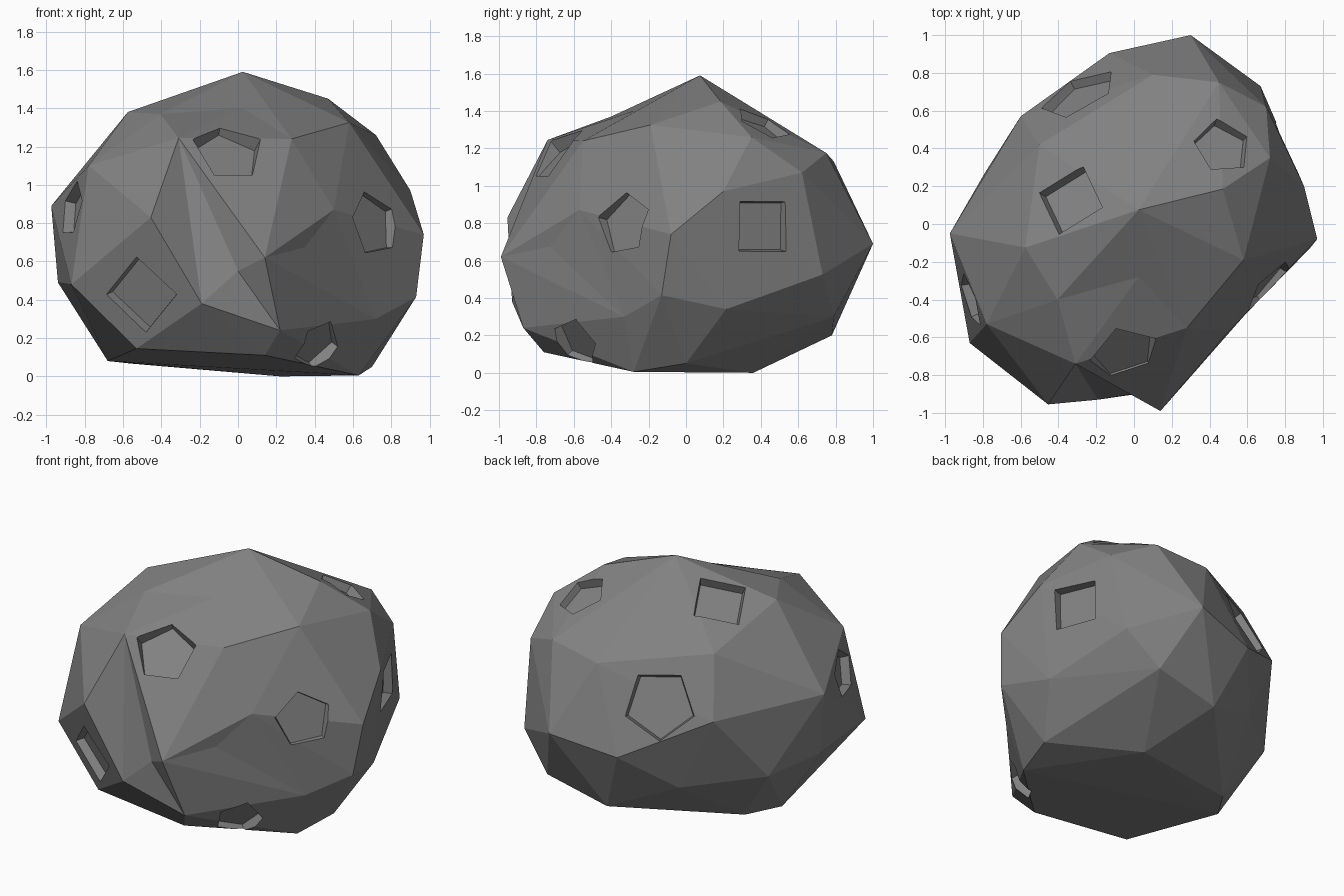
import bpy, bmesh
from math import cos, sin, pi, radians
from mathutils import Vector
from mathutils.bvhtree import BVHTree

if "Cube" in bpy.data.objects:
    bpy.data.objects.remove(bpy.data.objects["Cube"])

# corner points of the faceted rock
CORNERS = [
    # top
    (.025, .075, 1.59), (.47, .185, 1.45), (.025, -.28, 1.40), (-.405, -.40, 1.37), (-.575, -.125, 1.38),
    (.58, -.19, 1.325), (.28, -.55, 1.24), (.72, .35, 1.26), (-.31, -.74, 1.245), (-.50, .42, 1.21),
    (.45, .75, 1.175), (.10, .79, 1.13), (-.78, -.53, 1.10), (.70, .62, 1.07),
    # waist
    (.90, .20, .97), (.97, -.08, .74), (.50, -.57, .87), (.35, -.73, .675), (.14, -.99, .62),
    (-.455, -.955, .83), (-.975, -.05, .89), (-.60, .57, .844), (-.13, .905, .61), (.30, 1.0, .69),
    (.67, .73, .525), (.93, -.13, .415), (-.87, -.63, .48), (-.94, -.07, .49),
    # underside
    (-.19, -.93, .38), (.72, -.33, .30), (.22, -.87, .24), (.14, -.76, .11), (-.53, -.70, .145),
    (-.68, -.03, .08), (-.55, .17, .066), (-.79, .27, .42), (-.38, .62, .37), (.03, .78, .20),
    (.46, .79, .30), (.61, .44, .27), (.84, .215, .34), (.70, 0, .05), (.63, -.28, .005), (.22, .36, 0),
]
MID = Vector((0, 0, .75))

# rock body: hull over slightly rounded points, then moved to the true corners
bm = bmesh.new()
true_pos = {}
for c in CORNERS:
    d = Vector(c) - MID
    v = bm.verts.new(d * d.length ** -.2)
    true_pos[v] = Vector(c)
bmesh.ops.convex_hull(bm, input=list(bm.verts))
for v in list(bm.verts):
    if v.link_faces:
        v.co = true_pos[v]
    else:
        bm.verts.remove(v)


def nearest(p):
    return min(bm.verts, key=lambda v: (v.co - Vector(p)).length)


def turn_edge(a, b):
    edge = bm.edges.get((nearest(a), nearest(b)))
    if edge:
        bmesh.utils.edge_rotate(edge, True)


# hollows: turn the edges that bridge them, and add the notch's deepest point
left_lip, right_lip, low_left = (-.31, -.74, 1.245), (.14, -.99, .62), (-.19, -.93, .38)
turn_edge((-.455, -.955, .83), right_lip)
turn_edge(left_lip, (.025, .075, 1.59))
for f in list(bm.faces):
    if set(f.verts) == {nearest(p) for p in (left_lip, right_lip, low_left)}:
        notch = bmesh.ops.poke(bm, faces=[f])["verts"][0]
        notch.co = (0, -.90, .55)
turn_edge(right_lip, low_left)

bmesh.ops.recalc_face_normals(bm, faces=bm.faces)
bm.normal_update()
tree = BVHTree.FromBMesh(bm)
mesh = bpy.data.meshes.new("rock")
bm.to_mesh(mesh)
bm.free()
rock = bpy.data.objects.new("rock", mesh)
bpy.context.collection.objects.link(rock)

# dark stone
stone = bpy.data.materials.new("dark_stone")
stone.diffuse_color = (.22, .22, .22, 1)
stone.use_nodes = True
stone.node_tree.nodes["Principled BSDF"].inputs["Base Color"].default_value = stone.diffuse_color
mesh.materials.append(stone)

# pits: centre, sides, radius, turn in degrees
PITS = [
    ((-.06, -.66, 1.16), 5, .19, 48),
    ((-.525, -.84, .415), 4, .205, 0),
    ((-.86, -.40, .87), 5, .15, 0),
    ((.71, -.33, .80), 5, .18, -8),
    ((.43, -.60, .15), 5, .15, 20),
    ((.83, .42, .78), 4, .19, 45),
    ((.46, .40, 1.31), 5, .16, -5),
    ((-.32, .115, 1.37), 4, .195, 12),
    ((-.29, .69, .92), 5, .22, 33),
]
DEPTH, ABOVE, TAPER = .055, .10, .25

cut = bmesh.new()
for centre, sides, radius, turn in PITS:
    loc = tree.find_nearest(Vector(centre))[0]
    n = sum((h[1] for h in tree.find_nearest_range(loc, radius * .6)), Vector()).normalized()
    ref = Vector((0, 1, 0)) if abs(n.z) > .7 else Vector((0, 0, 1))
    up = (ref - n * ref.dot(n)).normalized()
    side = up.cross(n)
    rings = []
    for h in (-DEPTH, ABOVE):
        r = radius + h * TAPER
        rings.append([cut.verts.new(loc + n * h + r * (
            up * cos(radians(turn) + 2 * pi * i / sides) + side * sin(radians(turn) + 2 * pi * i / sides)))
            for i in range(sides)])
    for i in range(sides):
        j = (i + 1) % sides
        cut.faces.new((rings[0][i], rings[0][j], rings[1][j], rings[1][i]))
    cut.faces.new(rings[0])
    cut.faces.new(rings[1])
bmesh.ops.recalc_face_normals(cut, faces=cut.faces)
cut_mesh = bpy.data.meshes.new("pit_cutter")
cut.to_mesh(cut_mesh)
cut.free()
cut_mesh.materials.append(stone)
cutter = bpy.data.objects.new("pit_cutter", cut_mesh)
bpy.context.collection.objects.link(cutter)
cutter.hide_render = True
cutter.display_type = 'WIRE'

mod = rock.modifiers.new("pits", 'BOOLEAN')
mod.operation = 'DIFFERENCE'
mod.solver = 'EXACT'
mod.object = cutter
